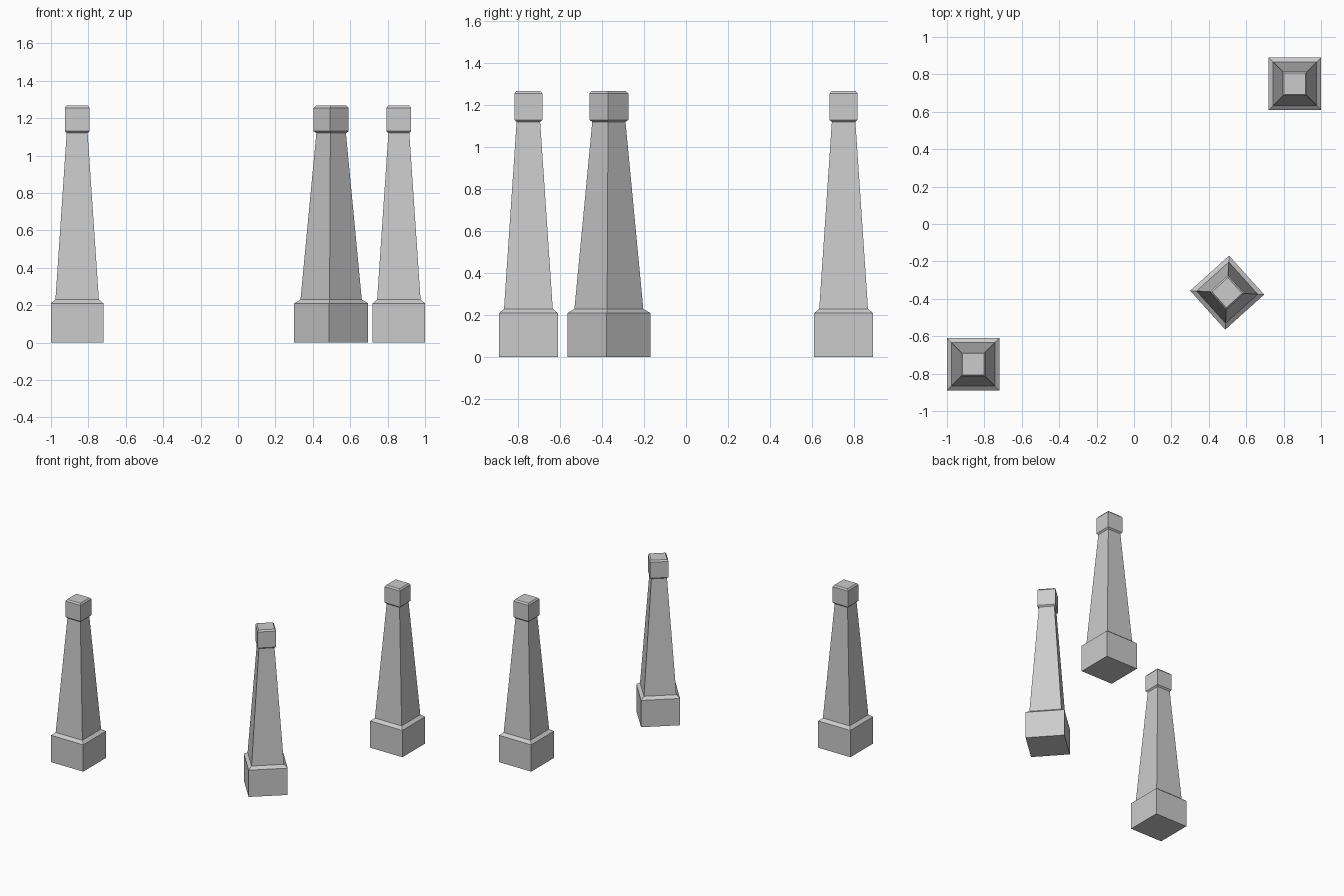
import bpy, bmesh
from math import radians

if "Cube" in bpy.data.objects:
    bpy.data.objects.remove(bpy.data.objects["Cube"])

# (height, half width) of the square cross-section, bottom to top
PROFILE = [
    (0.0, 0.14), (0.21, 0.14), (0.23, 0.116),                       # plinth with sloped lip
    (1.12, 0.056),                                                  # tapered shaft
    (1.13, 0.066), (1.255, 0.066), (1.267, 0.057),                  # cap block
]


def pillar(name, x, y, angle):
    bm = bmesh.new()
    rings = [[bm.verts.new((sx * h, sy * h, z))
              for sx, sy in ((-1, -1), (1, -1), (1, 1), (-1, 1))]
             for z, h in PROFILE]
    for low, high in zip(rings, rings[1:]):
        for i in range(4):
            j = (i + 1) % 4
            bm.faces.new((low[i], low[j], high[j], high[i]))
    bm.faces.new(rings[0][::-1])
    bm.faces.new(rings[-1])
    mesh = bpy.data.meshes.new(name)
    bm.to_mesh(mesh)
    bm.free()
    ob = bpy.data.objects.new(name, mesh)
    ob.location = (x, y, 0)
    ob.rotation_euler.z = radians(angle)
    bpy.context.collection.objects.link(ob)


# Two square-on pillars at opposite corners and one turned pillar
pillar("pillar_front_left", -0.86, -0.75, 0)
pillar("pillar_back_right", 0.86, 0.75, 0)
pillar("pillar_turned", 0.498, -0.367, 42)
